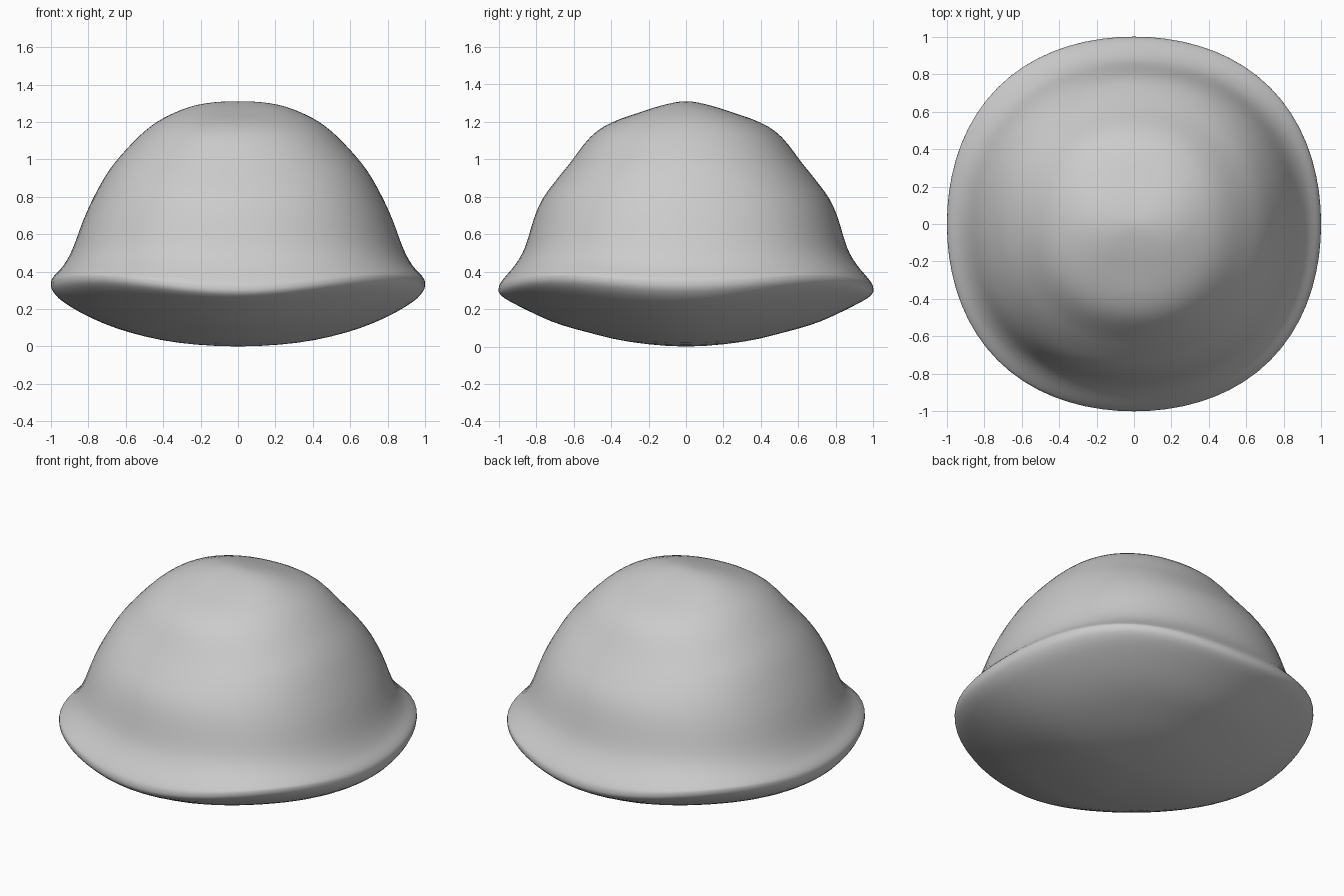
import bpy, bmesh, math
from mathutils import Vector

if "Cube" in bpy.data.objects:
    bpy.data.objects.remove(bpy.data.objects["Cube"])

# Half-profiles (radius, height), apex to base, along the side (x) and front (y) axes
SIDE = [(0, 1.31), (.13, 1.305), (.26, 1.28), (.4, 1.22), (.5, 1.15), (.6, 1.05),
        (.69, .94), (.765, .81), (.825, .68), (.885, .52), (.935, .43), (.985, .375),
        (1.0, .34), (.99, .295), (.93, .235), (.78, .15), (.58, .075), (.32, .02), (0, 0)]
FRONT = [(0, 1.31), (.12, 1.29), (.25, 1.25), (.4, 1.195), (.51, 1.12), (.62, .98),
         (.70, .88), (.765, .79), (.81, .69), (.86, .53), (.91, .44), (.98, .355),
         (1.0, .315), (.99, .275), (.91, .225), (.72, .135), (.54, .08), (.3, .025), (0, 0)]
SEGMENTS, STEPS = 72, 3


def smooth(points):
    """Catmull-Rom resampling of a profile mirrored at both poles."""
    p = [Vector(q) for q in points]
    p = [Vector((-p[1].x, p[1].y))] + p + [Vector((-p[-2].x, p[-2].y))]
    out = []
    for a, b, c, d in zip(p, p[1:], p[2:], p[3:]):
        for k in range(STEPS):
            t = k / STEPS
            out.append(.5 * (2*b + (c - a)*t + (2*a - 5*b + 4*c - d)*t*t
                             + (3*b - a - 3*c + d)*t**3))
    return out + [p[-2]]


side, front = smooth(SIDE), smooth(FRONT)
rim = 12 * STEPS
bm = bmesh.new()
rings = []
# Dome, flared rim and rounded underside, with squarer, slightly lifted corners
for i in range(1, len(side) - 1):
    ring = []
    for j in range(SEGMENTS):
        a = math.tau * j / SEGMENTS
        w, corner = math.cos(a)**2, math.sin(2*a)**2
        p = side[i] * w + front[i] * (1 - w)
        near = min(i / rim, 1) ** 4 if i < rim else p.x ** 2
        r = p.x * (1 + .03 * corner * min(1, p.x * 1.5))
        z = p.y + .05 * corner * near
        ring.append(bm.verts.new((r * math.cos(a), r * math.sin(a), z)))
    rings.append(ring)
for lo, hi in zip(rings, rings[1:]):
    for j in range(SEGMENTS):
        k = (j + 1) % SEGMENTS
        bm.faces.new((lo[j], hi[j], hi[k], lo[k]))
# Poles
top, base = bm.verts.new((0, 0, 1.31)), bm.verts.new((0, 0, 0))
for j in range(SEGMENTS):
    k = (j + 1) % SEGMENTS
    bm.faces.new((top, rings[0][j], rings[0][k]))
    bm.faces.new((base, rings[-1][k], rings[-1][j]))
bmesh.ops.recalc_face_normals(bm, faces=bm.faces)
for f in bm.faces:
    f.smooth = True
mesh = bpy.data.meshes.new("flared_dome")
bm.to_mesh(mesh)
bm.free()
bpy.context.collection.objects.link(bpy.data.objects.new("flared_dome", mesh))
